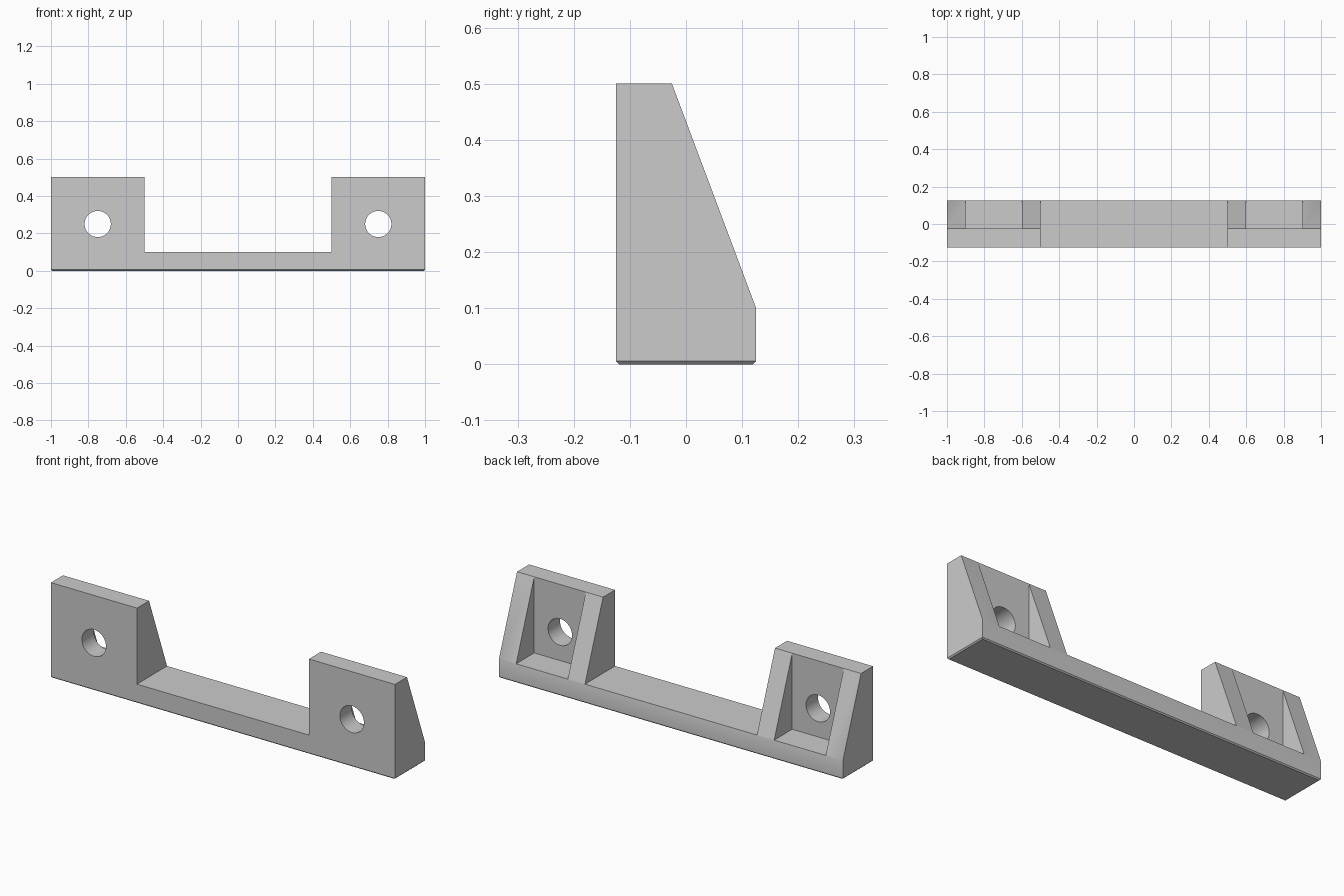
import bpy
import bmesh
import math
from mathutils import Matrix, Vector

if "Cube" in bpy.data.objects:
    bpy.data.objects.remove(bpy.data.objects["Cube"], do_unlink=True)

grey = bpy.data.materials.new("plain grey")
grey.use_nodes = True
colour = (0.6, 0.6, 0.6, 1)
grey.diffuse_color = colour
grey.node_tree.nodes["Principled BSDF"].inputs["Base Color"].default_value = colour


def make_object(name, bm):
    bmesh.ops.recalc_face_normals(bm, faces=bm.faces)
    mesh = bpy.data.meshes.new(name)
    bm.to_mesh(mesh)
    bm.free()
    mesh.materials.append(grey)
    obj = bpy.data.objects.new(name, mesh)
    bpy.context.collection.objects.link(obj)
    return obj


def box(name, low, high):
    low, high = Vector(low), Vector(high)
    bm = bmesh.new()
    size = Matrix.Diagonal((high - low).to_4d())
    bmesh.ops.create_cube(bm, size=1, matrix=Matrix.Translation((low + high) / 2) @ size)
    return make_object(name, bm)


def bore(name, x, z, radius):
    bm = bmesh.new()
    place = Matrix.Translation((x, -0.1, z)) @ Matrix.Rotation(math.pi / 2, 4, "X")
    bmesh.ops.create_cone(bm, cap_ends=True, segments=48, radius1=radius,
                          radius2=radius, depth=0.3, matrix=place)
    return make_object(name, bm)


# Sloped side profile extruded along the full length
profile = [(-0.125, 0), (0.125, 0), (0.125, 0.1), (-0.025, 0.5), (-0.125, 0.5)]
bm = bmesh.new()
end = bm.faces.new([bm.verts.new((-1, y, z)) for y, z in profile])
swept = bmesh.ops.extrude_face_region(bm, geom=[end])["geom"]
bmesh.ops.translate(bm, vec=(2, 0, 0),
                    verts=[v for v in swept if isinstance(v, bmesh.types.BMVert)])
bmesh.ops.recalc_face_normals(bm, faces=bm.faces)

# Small chamfer around the underside
bottom = [e for e in bm.edges if all(v.co.z < 0.001 for v in e.verts)]
bmesh.ops.bevel(bm, geom=bottom, offset=0.006, segments=1, affect="EDGES")
bracket = make_object("mounting_bracket", bm)

# Centre gap, rear pockets between the gussets, and screw holes
cutters = [box("centre_gap_cutter", (-0.5, -0.3, 0.1), (0.5, 0.3, 0.7))]
for side, name in ((1, "left"), (-1, "right")):
    x = 0.75 * side
    cutters.append(box(name + "_pocket_cutter", (x - 0.15, -0.025, 0.1), (x + 0.15, 0.3, 0.7)))
    cutters.append(bore(name + "_hole_cutter", x, 0.25, 0.07))

bpy.ops.object.select_all(action="DESELECT")
bracket.select_set(True)
bpy.context.view_layer.objects.active = bracket
for cutter in cutters:
    cutter.hide_render = True
    cut = bracket.modifiers.new("cut", "BOOLEAN")
    cut.operation = "DIFFERENCE"
    cut.solver = "EXACT"
    cut.object = cutter
    bpy.ops.object.modifier_apply(modifier=cut.name)
    bpy.data.objects.remove(cutter, do_unlink=True)

bpy.ops.object.shade_smooth_by_angle(angle=math.radians(30))
